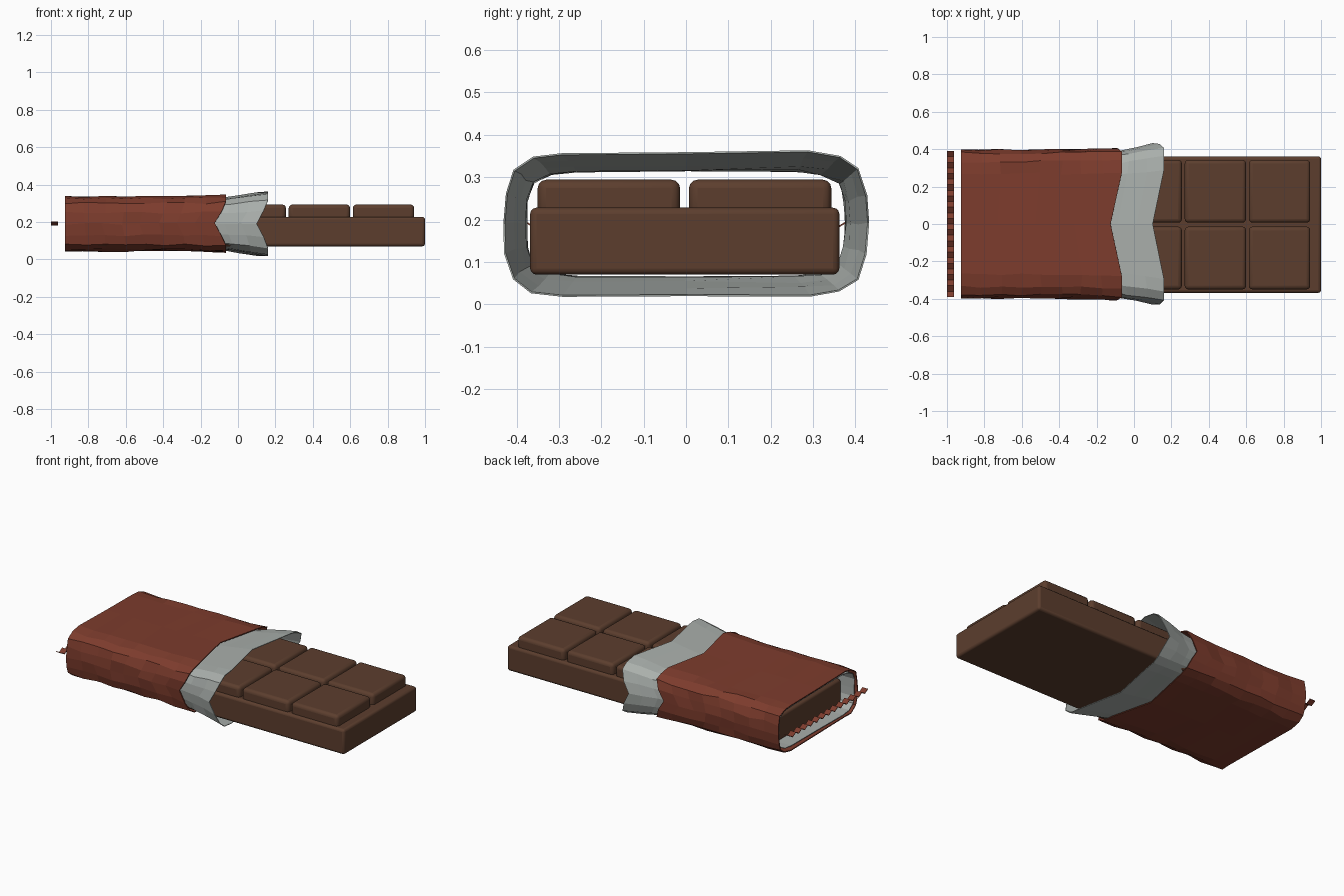
import bpy, bmesh, math, random

random.seed(4)
cube = bpy.data.objects.get("Cube")
if cube:
    bpy.data.objects.remove(cube, do_unlink=True)


def material(name, rgb):
    mat = bpy.data.materials.new(name)
    mat.use_nodes = True
    mat.diffuse_color = (*rgb, 1)
    bsdf = next(n for n in mat.node_tree.nodes if n.type == 'BSDF_PRINCIPLED')
    bsdf.inputs["Base Color"].default_value = (*rgb, 1)
    return mat


chocolate = material("chocolate brown", (0.107, 0.048, 0.027))
paper = material("wrapper red brown", (0.205, 0.045, 0.026))
silver = material("foil silver", (0.40, 0.43, 0.41))


def finish(bm, name, mat):
    bmesh.ops.recalc_face_normals(bm, faces=bm.faces)
    mesh = bpy.data.meshes.new(name)
    bm.to_mesh(mesh)
    bm.free()
    mesh.materials.append(mat)
    obj = bpy.data.objects.new(name, mesh)
    bpy.context.collection.objects.link(obj)
    return obj


def rounded_box(name, low, high, radius):
    bm = bmesh.new()
    bmesh.ops.create_cube(bm, size=1)
    for v in bm.verts:
        v.co = [(a + b) / 2 + c * (b - a) for a, b, c in zip(low, high, v.co)]
    obj = finish(bm, name, chocolate)
    bevel = obj.modifiers.new("Rounded edges", 'BEVEL')
    bevel.width, bevel.segments = radius, 3
    bpy.context.view_layer.objects.active = obj
    obj.select_set(True)
    bpy.ops.object.shade_smooth_by_angle(angle=math.radians(40))
    obj.select_set(False)


# Chocolate slab with two rows of five pieces
rounded_box("chocolate_slab", (-0.83, -0.368, 0.07), (1.0, 0.362, 0.228), 0.015)
for col in range(5):
    right = 0.942 - col * 0.343
    for row, y in enumerate((-0.35, 0.007)):
        rounded_box(f"chocolate_piece_{col}_{row}",
                    (right - 0.328, y, 0.2), (right, y + 0.336, 0.294), 0.02)

# Sleeve cross-section: one quarter, mirrored into a closed ring around its centre
MID = 0.19
quarter = [(0, .145), (.27, .145), (.335, .138), (.38, .11), (.394, .06), (.398, 0)]
half = quarter + [(y, -z) for y, z in quarter[-2::-1]]
ring = half + [(-y, z) for y, z in half[-2:0:-1]]


def sleeve(name, mat, start, end, sweep, stations, inset, flare, jitter):
    """Crumpled tube along x; its front edge reaches further at the corners."""
    bm = bmesh.new()
    rows = []
    for t in stations:
        row = []
        grow = flare * max(0, t - 0.75) / 0.25
        for y, z in ring:
            corner = min(1, abs(y * z) / 0.038)
            x = start + (end + sweep * corner - start) * t
            if 0 < t < 1:
                x += random.uniform(-.008, .008)
            wob = jitter if y else jitter * 0.3
            ky, kz = 1 - (inset - grow) / 0.398, 1 - (inset - grow * 0.85) / 0.145
            row.append(bm.verts.new((x, y * ky + random.uniform(-wob, wob),
                                     MID + z * kz + random.uniform(-wob, wob))))
        rows.append(row)
    count = len(ring)
    for a, b in zip(rows, rows[1:]):
        for i in range(count):
            j = (i + 1) % count
            bm.faces.new((a[i], a[j], b[j], b[i]))
    return finish(bm, name, mat)


# Paper sleeve, open at both ends
wrapper = sleeve("paper_wrapper", paper, -0.925, -0.125, 0.06,
                 [i / 8 for i in range(9)], 0, 0.008, 0.006)
solid = wrapper.modifiers.new("Paper thickness", 'SOLIDIFY')
solid.thickness, solid.offset = 0.006, -1

# Foil lining that flares out past the torn paper edge
foil = sleeve("foil_lining", silver, -0.915, 0.10, 0.06,
              [0, 0.3, 0.55, 0.75, 0.82, 0.91, 1], 0.016, 0.048, 0.004)
solid = foil.modifiers.new("Foil thickness", 'SOLIDIFY')
solid.thickness, solid.offset = 0.004, -1

# Crimped zigzag seal at the closed end
bm = bmesh.new()
TEETH = 26
previous = None
for i in range(TEETH + 1):
    y = -0.39 + 0.78 * i / TEETH
    z = 0.183 if i % 2 else 0.201
    pair = [bm.verts.new((x, y, z)) for x in (-1.0, -0.962)]
    if previous:
        bm.faces.new((previous[0], previous[1], pair[1], pair[0]))
    previous = pair
seal = finish(bm, "crimped_seal", paper)
solid = seal.modifiers.new("Seal thickness", 'SOLIDIFY')
solid.thickness, solid.offset = 0.004, 0
